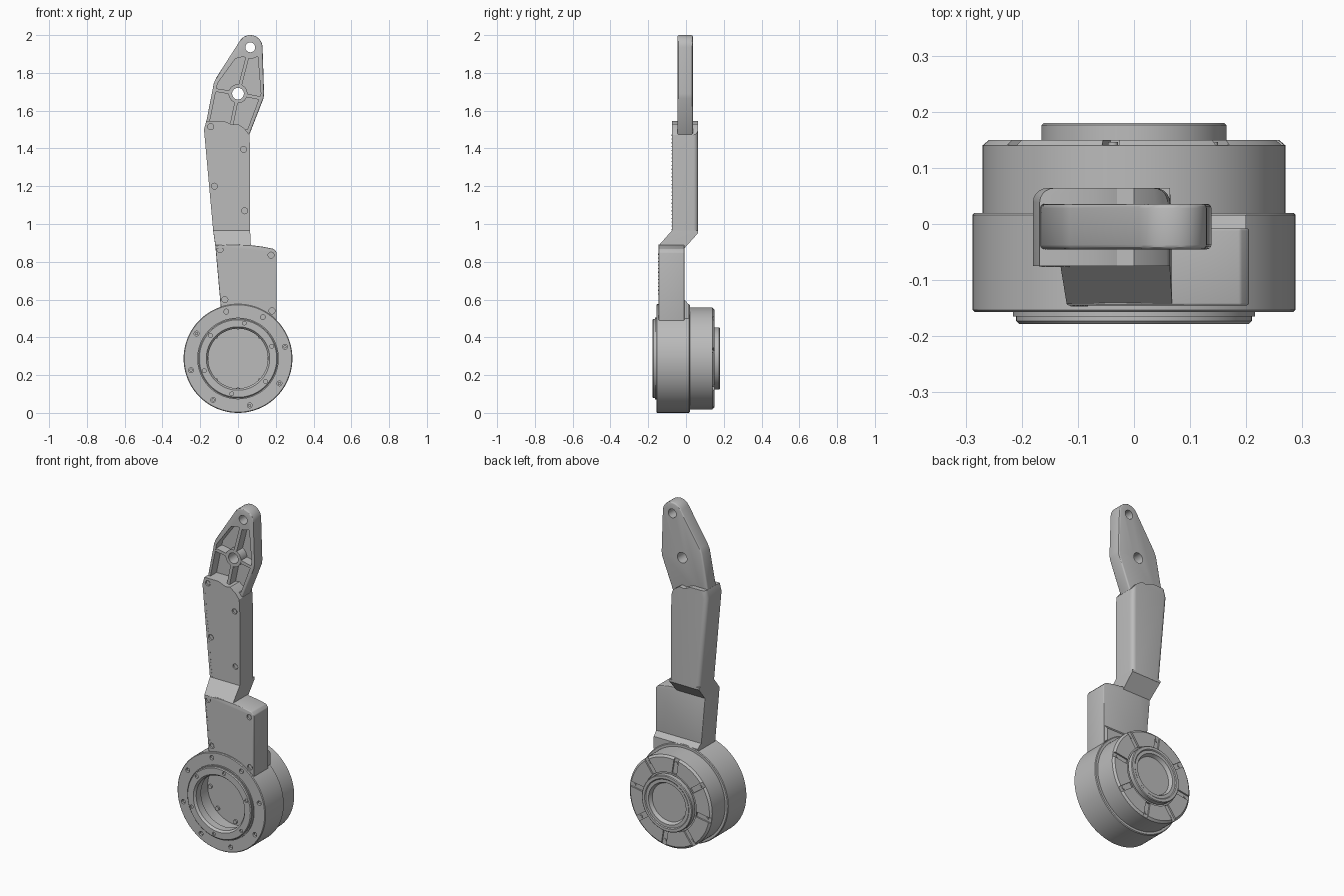
import bpy, bmesh, math
from mathutils import Matrix, Vector

cube = bpy.data.objects.get("Cube")
if cube:
    bpy.data.objects.remove(cube)

grey = bpy.data.materials.new("plain_grey")
grey.use_nodes = True
colour = (0.5, 0.5, 0.5, 1)
grey.diffuse_color = colour
grey.node_tree.nodes["Principled BSDF"].inputs["Base Color"].default_value = colour

HUB_Z = 0.288
TURN = math.radians(45)


def make(name, bm):
    bmesh.ops.recalc_face_normals(bm, faces=bm.faces)
    mesh = bpy.data.meshes.new(name)
    bm.to_mesh(mesh)
    bm.free()
    mesh.materials.append(grey)
    ob = bpy.data.objects.new(name, mesh)
    bpy.context.collection.objects.link(ob)
    return ob


def prism(name, outline, y0, y1):
    """Extrude an (x, z) outline from y0 to y1."""
    bm = bmesh.new()
    face = bm.faces.new([bm.verts.new((x, y0, z)) for x, z in outline])
    new = bmesh.ops.extrude_face_region(bm, geom=[face])["geom"]
    verts = [v for v in new if isinstance(v, bmesh.types.BMVert)]
    bmesh.ops.translate(bm, verts=verts, vec=(0, y1 - y0, 0))
    return make(name, bm)


def hull(name, *sections):
    """Convex block through rectangles given as x0, x1, y0, y1, z."""
    bm = bmesh.new()
    for x0, x1, y0, y1, z in sections:
        for x in (x0, x1):
            for y in (y0, y1):
                bm.verts.new((x, y, z))
    bmesh.ops.convex_hull(bm, input=bm.verts)
    bmesh.ops.dissolve_limit(bm, angle_limit=0.01, verts=bm.verts, edges=bm.edges)
    return make(name, bm)


def discs(name, centres, radius, y0, y1, sides=20):
    """Cylinders along y at each (x, z) centre, in one mesh."""
    bm = bmesh.new()
    for x, z in centres:
        place = Matrix.Translation((x, (y0 + y1) / 2, z)) @ Matrix.Rotation(math.pi / 2, 4, "X")
        bmesh.ops.create_cone(bm, cap_ends=True, segments=sides, radius1=radius,
                              radius2=radius, depth=y1 - y0, matrix=place)
    return make(name, bm)


def lathe(name, profile, sides=128):
    """Spin a (radius, y) profile about the hub axis."""
    bm = bmesh.new()
    verts = [bm.verts.new((r, y, 0)) for r, y in profile]
    edges = [bm.edges.new(pair) for pair in zip(verts, verts[1:])]
    bmesh.ops.spin(bm, geom=verts + edges, cent=(0, 0, 0), axis=(0, 1, 0),
                   angle=math.tau, steps=sides)
    bmesh.ops.remove_doubles(bm, verts=bm.verts, dist=1e-5)
    bmesh.ops.translate(bm, verts=bm.verts, vec=(0, 0, HUB_Z))
    return make(name, bm)


def apply_modifiers(ob):
    deps = bpy.context.evaluated_depsgraph_get()
    mesh = bpy.data.meshes.new_from_object(ob.evaluated_get(deps))
    ob.modifiers.clear()
    ob.data = mesh


def cut(ob, cutter, keep=False):
    mod = ob.modifiers.new("cut", "BOOLEAN")
    mod.operation, mod.solver, mod.object = "DIFFERENCE", "EXACT", cutter
    apply_modifiers(ob)
    if not keep:
        bpy.data.objects.remove(cutter)


def bevel(ob, width, angle=30):
    mod = ob.modifiers.new("bevel", "BEVEL")
    mod.width, mod.segments, mod.angle_limit = width, 3, math.radians(angle)
    apply_modifiers(ob)


def ring(radius, count, start):
    return [(radius * math.cos(start + i * math.tau / count),
             HUB_Z + radius * math.sin(start + i * math.tau / count)) for i in range(count)]


# Hub: flange, stepped rims, hollow front and shallow rear recess
hub = lathe("hub", [
    (0, -0.02), (0.185, -0.02), (0.185, -0.12), (0.158, -0.12), (0.158, -0.165),
    (0.168, -0.178), (0.205, -0.178), (0.21, -0.173), (0.21, -0.165), (0.216, -0.165),
    (0.216, -0.157), (0.284, -0.157), (0.288, -0.153), (0.288, 0.016), (0.284, 0.02),
    (0.27, 0.02), (0.27, 0.14), (0.258, 0.15), (0.172, 0.15), (0.172, 0.143),
    (0.155, 0.143), (0.165, 0.15), (0.165, 0.176), (0.161, 0.18), (0.145, 0.18),
    (0.14, 0.176), (0.122, 0.176), (0.112, 0.155), (0, 0.155)])

# Radial grooves across the rear cover
bm = bmesh.new()
for i in range(8):
    place = (Matrix.Translation((0, 0, HUB_Z)) @ Matrix.Rotation(math.radians(36) + i * TURN, 4, "Y")
             @ Matrix.Translation((0.23, 0.156, 0)) @ Matrix.Diagonal((0.11, 0.03, 0.03, 1)))
    bmesh.ops.create_cube(bm, size=1, matrix=place)
cut(hub, make("groove_cutter", bm))
cut(hub, discs("flange_hole_cutter", ring(0.256, 8, math.radians(14)), 0.013, -0.2, -0.14))
cut(hub, discs("rim_hole_cutter", ring(0.19, 6, math.radians(20)), 0.01, -0.2, -0.17))
discs("flange_screws", ring(0.256, 8, math.radians(14)), 0.008, -0.15, -0.139)
discs("cover_screws", ring(0.24, 8, math.radians(-36)), 0.009, 0.135, 0.146)
discs("inner_bolts", ring(0.165, 8, 0), 0.012, -0.03, -0.005)

# Lower arm block rising out of the hub
lower_screws = [(-0.095, 0.865), (0.175, 0.835), (-0.07, 0.6), (0.18, 0.54)]
lower = prism("lower_arm", [(-0.086, 0.5), (0.205, 0.48), (0.205, 0.85), (0.19, 0.868),
                            (0.13, 0.88), (0.068, 0.888), (-0.04, 0.892), (-0.12, 0.885)],
              -0.145, -0.008)
bevel(lower, 0.004)
cut(lower, discs("lower_hole_cutter", lower_screws, 0.016, -0.2, -0.135))
discs("lower_screws", lower_screws, 0.010, -0.14, -0.13)
hull("arm_root", (-0.088, 0.2, -0.1, 0.016, 0.5), (-0.088, 0.2, -0.1, 0.016, 0.572),
     (-0.093, 0.2, -0.1, -0.009, 0.6))

# Cranked joint between the two arm blocks
hull("arm_crank", (-0.118, 0.068, -0.143, -0.01, 0.87), (-0.12, 0.068, -0.143, -0.01, 0.888),
     (-0.13, 0.064, -0.075, 0.064, 0.952), (-0.131, 0.064, -0.075, 0.064, 0.965))

# Upper arm sleeve with a wavy top and rounded rear edges
upper_screws = [(-0.145, 1.515), (0.03, 1.395), (-0.125, 1.2), (0.035, 1.07)]
upper = prism("upper_arm", [(-0.13, 0.95), (0.064, 0.955), (0.064, 1.4), (0.06, 1.472),
                            (0.035, 1.505), (0.0, 1.53), (-0.03, 1.526), (-0.075, 1.545),
                            (-0.168, 1.545), (-0.18, 1.5)], -0.075, 0.064)
bm = bmesh.new()
bm.from_mesh(upper.data)
sides = []
for e in bm.edges:
    a, b = e.verts[0].co, e.verts[1].co
    if min(a.y, b.y) > 0 and abs(a.z - b.z) > 2 * abs(a.x - b.x):
        sides.append(e)
bmesh.ops.bevel(bm, geom=sides, offset=0.025, segments=5, profile=0.5, affect="EDGES")
bm.to_mesh(upper.data)
bm.free()
cut(upper, discs("upper_hole_cutter", upper_screws, 0.016, -0.2, -0.065))
discs("upper_screws", upper_screws, 0.010, -0.07, -0.06)

# Rows of small rivets along the left front edge
def rivets(name, start, end, count, y):
    a, b = Vector(start), Vector(end)
    points = [tuple(a.lerp(b, i / (count - 1))) for i in range(count)]
    discs(name, points, 0.003, y - 0.002, y + 0.002, 8)

rivets("upper_rivets", (-0.165, 1.47), (-0.118, 0.97), 26, -0.075)
rivets("lower_rivets", (-0.11, 0.84), (-0.085, 0.63), 12, -0.145)

# Head plate with rounded tip
TIP, PIVOT = (0.065, 1.935), (0.0, 1.69)
tip_arc = [(TIP[0] + 0.065 * math.cos(a), TIP[1] + 0.065 * math.sin(a))
           for a in [math.radians(150 * i / 14) for i in range(15)]]
head = prism("head_plate", tip_arc + [(-0.115, 1.775), (-0.128, 1.745), (-0.17, 1.53),
                                      (-0.15, 1.46), (0.05, 1.46), (0.062, 1.478),
                                      (0.135, 1.665), (0.138, 1.69)], -0.045, 0.036)
bevel(head, 0.008, 50)
cut(head, prism("pocket_cutter", [(-0.014, 1.875), (0.025, 1.885), (0.105, 1.885), (0.121, 1.69),
                                  (0.05, 1.5), (-0.155, 1.5), (-0.15, 1.54), (-0.108, 1.745)],
                -0.1, 0.012))

# Bosses and ribs inside the pocket
tip_boss = discs("tip_boss", [TIP], 0.06, -0.044, 0.02, 40)
pivot_boss = discs("pivot_boss", [PIVOT], 0.05, -0.044, 0.02, 40)
for name, end in (("top", (0.05, 1.885)), ("left", (-0.125, 1.71)),
                  ("right", (0.125, 1.665)), ("bottom", (-0.035, 1.52))):
    a, b = Vector(PIVOT), Vector(end)
    along = (b - a).normalized()
    a = a + along * 0.044
    side = Vector((-along.y, along.x)) * 0.009
    prism(name + "_rib", [a + side, b + side, b - side, a - side], -0.043, 0.02)
for centre, radius in ((TIP, 0.026), (PIVOT, 0.031)):
    hole = discs("pin_hole_cutter", [centre], radius, -0.2, 0.2, 32)
    for ob in (tip_boss, pivot_boss):
        cut(ob, hole, keep=True)
    cut(head, hole)

# Smooth round surfaces, keep hard edges crisp
bpy.ops.object.select_all(action="DESELECT")
for ob in bpy.context.scene.objects:
    if ob.type == "MESH":
        ob.select_set(True)
        bpy.context.view_layer.objects.active = ob
bpy.ops.object.shade_smooth_by_angle(angle=math.radians(30))
